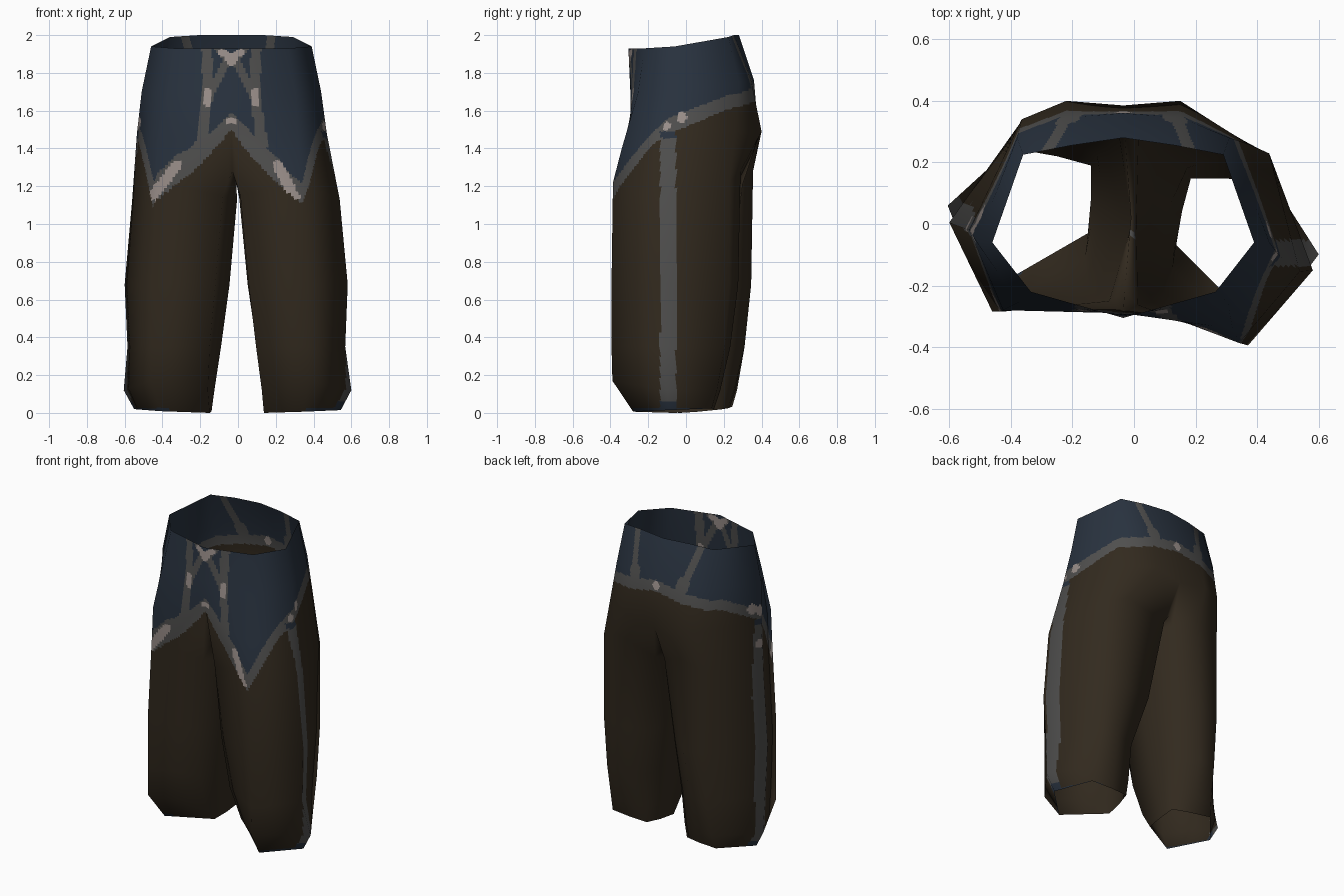
import bpy, bmesh, math
from mathutils import Vector, Matrix

if "Cube" in bpy.data.objects:
    bpy.data.objects.remove(bpy.data.objects["Cube"])

CX = -0.035   # centre line of the waist
CUTS = 25     # fineness of the painted pattern


def material(name, rgb):
    m = bpy.data.materials.new(name)
    m.diffuse_color = (*rgb, 1)
    m.use_nodes = True
    m.node_tree.nodes["Principled BSDF"].inputs["Base Color"].default_value = m.diffuse_color
    return m


MATS = [material("dark_brown_cloth", (0.032, 0.0228, 0.0132)),
        material("slate_blue_cloth", (0.022, 0.0325, 0.050)),
        material("grey_trim", (0.080, 0.079, 0.077)),
        material("pale_worn_trim", (0.33, 0.28, 0.26))]
BROWN, BLUE, GREY, PALE = range(4)

bm = bmesh.new()


def vert(x, y, z):
    return bm.verts.new((x, y, z))


# Torso: centre front, centre back, and side points (front, side, back corner, back)
waist_side = [(0.30, -0.22, 1.93), (0.425, -0.06, 1.94), (0.325, 0.225, 1.99), (0.17, 0.255, 2.0)]
hip_side = [(0.34, -0.255, 1.69), (0.475, -0.06, 1.70), (0.345, 0.28, 1.75), (0.185, 0.345, 1.76)]
seat_left = [(0.39, -0.28, 1.42), (0.50, -0.02, 1.48), (0.33, 0.34, 1.49), (0.185, 0.40, 1.49)]
seat_right = [(0.355, -0.34, 1.40), (0.505, -0.10, 1.48), (0.405, 0.26, 1.49), (0.185, 0.40, 1.49)]
front_mid = [vert(CX, -0.305, 1.93), vert(CX, -0.295, 1.71), vert(CX, -0.29, 1.52)]
back_mid = [vert(CX, 0.28, 2.0), vert(CX, 0.36, 1.76), vert(CX, 0.385, 1.46)]
crotch = [vert(-0.03, 0.29, 1.27), vert(-0.01, 0.02, 1.23), vert(-0.03, -0.22, 1.28)]

# Leg rings, left side: inner front, front, side, back corner, back, inner back, inner middle
leg_rings = [
    (1.13, [(-.08, -.25), (-.43, -.285), (-.56, -.01), (-.365, .335), (-.21, .355), (-.05, .295), (-.005, .01)]),
    (0.68, [(-.12, -.23), (-.46, -.285), (-.60, .005), (-.365, .335), (-.22, .345), (-.09, .25), (-.045, .03)]),
    (0.35, [(-.15, -.19), (-.46, -.285), (-.585, .01), (-.365, .31), (-.25, .31), (-.12, .22), (-.09, .05)]),
    (0.12, [(-.16, -.11), (-.46, -.28), (-.605, .06), (-.375, .27), (-.25, .255), (-.13, .20), (-.125, .07)]),
    (0.0, [(-.15, -.03), (-.41, -.18), (-.55, .05), (-.39, .245), (-.25, .22), (-.14, .19), (-.14, .08)])]
LIFT = {1.13: (.02, .09, 0, .09, .15, .08, 0), 0.12: (0, .05, 0, 0, 0, 0, 0)}
RIGHT_INNER_BACK = {1.13: (0.015, 0.30), 0.68: (0.085, 0.235)}
TURN = Matrix.Rotation(math.radians(-15), 3, 'Z')


def bridge(top, bottom, closed, flip):
    n = len(top)
    for i in range(n if closed else n - 1):
        j = (i + 1) % n
        f = list(dict.fromkeys([top[i], top[j], bottom[j], bottom[i]]))
        bm.faces.new(f[::-1] if flip else f)


for s, seat in ((-1, seat_left), (1, seat_right)):
    # half of the waist and hips
    rows = []
    for k, pts in enumerate((waist_side, hip_side, seat)):
        rows.append([front_mid[k]] + [vert(CX + s * x, y, z) for x, y, z in pts] + [back_mid[k]])
    for a, b in zip(rows, rows[1:]):
        bridge(a, b, False, s > 0)
    # leg, the right one mirrored and turned outwards
    rings = []
    for z, pts in leg_rings:
        ring = []
        for k, (x, y) in enumerate(pts):
            p = Vector((x, y, z + LIFT.get(z, [0] * 7)[k]))
            if s > 0:
                p = TURN @ Vector((-x, y, p.z))
                if k == 5 and z in RIGHT_INNER_BACK:
                    p.xy = RIGHT_INNER_BACK[z]
            if z == 0:   # hem rises outwards and to the back
                p.z = 0.015 * max(0, abs(p.x) - 0.2) / 0.35 + 0.025 * max(0, p.y) / 0.25
            ring.append(bm.verts.new(p))
        rings.append(ring)
    r = rings[0]
    bridge(rows[2] + crotch, [r[0], r[1], r[2], r[3], r[4], r[5], r[5], r[6], r[0]], True, s > 0)
    for a, b in zip(rings, rings[1:]):
        bridge(a, b, True, s > 0)

# Keep the soft shading of the coarse shape while dividing it for the pattern
bm.normal_update()
soft = bm.verts.layers.float_vector.new("soft")
for v in bm.verts:
    v[soft] = v.normal.copy()
bmesh.ops.subdivide_edges(bm, edges=bm.edges[:], cuts=CUTS, use_grid_fill=True)

# Lower and upper edge of the trim below the blue yoke, by angle (0 front, 180 back)
EDGE = [(-180, 1.685, 1.755), (-120, 1.605, 1.67), (-90, 1.49, 1.56), (-75, 1.32, 1.43), (-58, 1.09, 1.22),
        (-47, 1.21, 1.36), (-32, 1.31, 1.43), (-14, 1.42, 1.50), (0, 1.50, 1.57), (12, 1.41, 1.50),
        (25, 1.32, 1.43), (36, 1.22, 1.36), (44, 1.11, 1.22), (55, 1.27, 1.36), (68, 1.41, 1.48),
        (79, 1.48, 1.56), (101, 1.55, 1.63), (120, 1.61, 1.68), (180, 1.685, 1.755)]
# Straps and worn spots: start, end, radius in the plane of the front or back
FRONT_STRAPS = [((.13, 1.94), (.125, 1.68), .028), ((.125, 1.68), (.165, 1.42), .028),
                ((.02, 1.87), (.11, 1.70), .022), ((0, 1.56), (.10, 1.46), .022),
                ((.07, 1.93), (.02, 1.87), .02)]
FRONT_SPOTS = [((.0, 1.875), (.0, 1.87), .032), ((.0, 1.88), (.05, 1.91), .018),
               ((.125, 1.70), (.125, 1.64), .020), ((0, 1.545), (.02, 1.545), .014)]
TIP_SPOTS = [((-.415, 1.15), (-.29, 1.31), .028), ((.335, 1.145), (.245, 1.31), .028)]
BACK_STRAPS = [((.215, 2.01), (.17, 1.74), .022), ((.17, 1.77), (.165, 1.74), .04),
               ((-.25, 2.01), (-.18, 1.74), .022), ((-.18, 1.77), (-.175, 1.74), .04)]
SIDE_SPOTS = [((.45, -.02, 1.565), .03), ((.47, -.11, 1.52), .028), ((-.53, -.03, 1.54), .035),
              ((-.51, .03, 1.56), .035), ((.52, -.10, 1.33), .025), ((-.54, .0, 1.33), .028),
              ((CX, .37, 1.72), .028)]


def trim_edge(a):
    for (a0, l0, u0), (a1, l1, u1) in zip(EDGE, EDGE[1:]):
        if a <= a1:
            t = (a - a0) / (a1 - a0)
            return l0 + t * (l1 - l0), u0 + t * (u1 - u0)
    return EDGE[-1][1:]


def on_any(segments, x, z):
    p = Vector((x, z))
    for a, b, r in segments:
        a, b = Vector(a), Vector(b)
        d = b - a
        t = max(0, min(1, (p - a).dot(d) / d.length_squared))
        if (p - a - t * d).length < r:
            return True
    return False


def paint(p):
    x, y, z = p
    xr = x - CX
    if any((p - Vector(c)).length < r for c, r in SIDE_SPOTS):
        return PALE
    # side stripe with blue ends, blue hem
    mid, half = -0.095, 0.042
    if x < 0:
        mid, half = 0.034 + 0.12 * max(0, 0.3 - z) - 0.09 * max(0, z - 1), 0.033
    if abs(x) > 0.43 and abs(y - mid) < half and z < 1.49:
        return BLUE if z < 0.06 or z > 1.455 else GREY
    if z < 0.025 and abs(x) > 0.36:
        return BLUE
    if z < 1.08:
        return BROWN
    low, high = trim_edge(math.degrees(math.atan2(xr, -y)))
    if z < low:
        return BROWN
    if y < -0.15:
        if on_any(FRONT_SPOTS, abs(xr), z) or on_any(TIP_SPOTS, xr, z):
            return PALE
        if on_any(FRONT_STRAPS, abs(xr), z):
            return GREY
    if y > 0.15 and on_any(BACK_STRAPS, xr, z):
        return GREY
    return GREY if z < high else BLUE


for f in bm.faces:
    f.smooth = True
    f.material_index = paint(f.calc_center_median())

normals = [v[soft].normalized() for v in bm.verts]
bm.verts.layers.float_vector.remove(soft)
mesh = bpy.data.meshes.new("trousers")
bm.to_mesh(mesh)
bm.free()
for m in MATS:
    mesh.materials.append(m)
mesh.normals_split_custom_set_from_vertices(normals)
trousers = bpy.data.objects.new("trousers", mesh)
bpy.context.collection.objects.link(trousers)
